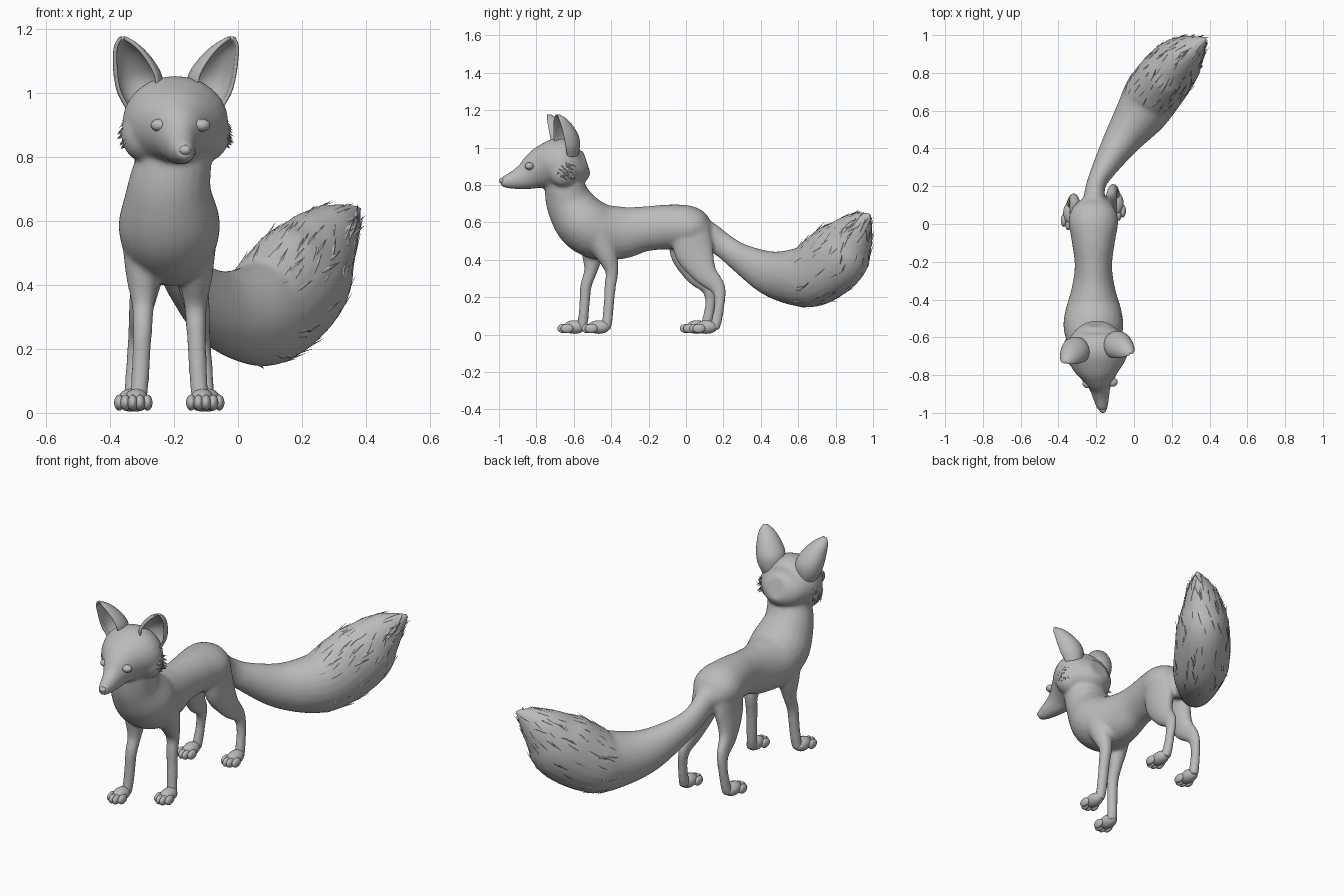
import bpy, bmesh, math, random
from mathutils import Vector, Matrix

random.seed(4)
MID = -.215          # centre line of the trunk
HEAD = Vector((-.199, -.65, 0))
UP = Vector((0, 0, 1))

cube = bpy.data.objects.get("Cube")
if cube:
    bpy.data.objects.remove(cube)

grey = bpy.data.materials.new("plain_grey")
grey.use_nodes = True
colour = (.5, .5, .5, 1)
grey.diffuse_color = colour
grey.node_tree.nodes["Principled BSDF"].inputs["Base Color"].default_value = colour


def finish(name, bm, smooth=True):
    bmesh.ops.recalc_face_normals(bm, faces=bm.faces)
    for face in bm.faces:
        face.smooth = smooth
    mesh = bpy.data.meshes.new(name)
    bm.to_mesh(mesh)
    bm.free()
    mesh.materials.append(grey)
    obj = bpy.data.objects.new(name, mesh)
    bpy.context.collection.objects.link(obj)
    return obj


def spline(points, steps=6):
    """Smooth run of samples through the given stations."""
    pts = [Vector(p) for p in points]
    last = len(pts) - 1
    out = []
    for i in range(last):
        a, b, c, d = (pts[min(max(k, 0), last)] for k in range(i - 1, i + 3))
        for s in range(steps):
            t = s / steps
            out.append((b * 2 + (c - a) * t + (a * 2 - b * 5 + c * 4 - d) * t**2
                        + (b * 3 - a - c * 3 + d) * t**3) * .5)
    return out + [pts[-1]]


def loft(bm, points, sideways=False, sides=24):
    """Elliptical tube through stations of x, y, z, half width, half height."""
    stations = spline(points)
    centres = [Vector(s[:3]) for s in stations]
    rings = []
    for i, station in enumerate(stations):
        tangent = centres[min(i + 1, len(centres) - 1)] - centres[max(i - 1, 0)]
        tangent.normalize()
        if sideways:
            side = tangent.cross(UP)
        else:
            side = Vector((1, 0, 0)) - tangent * tangent.x
        side.normalize()
        rise = side.cross(tangent)
        rings.append([])
        for k in range(sides):
            a = math.tau * k / sides
            offset = side * math.cos(a) * station[3] + rise * math.sin(a) * station[4]
            rings[-1].append(bm.verts.new(centres[i] + offset))
    for low, high in zip(rings, rings[1:]):
        for k in range(sides):
            n = (k + 1) % sides
            bm.faces.new((low[k], low[n], high[n], high[k]))
    bm.faces.new(rings[0])
    bm.faces.new(rings[-1])
    return centres, [[v.co.copy() for v in ring] for ring in rings]


def ball(bm, centre, size):
    matrix = Matrix.Translation(centre) @ Matrix.Diagonal((*size, 1))
    bmesh.ops.create_uvsphere(bm, u_segments=24, v_segments=16, radius=1, matrix=matrix)


def tuft(bm, root, direction, normal, length, width):
    """Thin pointed lock of fur."""
    direction, normal = direction.normalized(), normal.normalized()
    side = direction.cross(normal).normalized() * width
    corners = [root - side, root + side, root + normal * width * .5,
               root + direction * length]
    a, b, c, tip = [bm.verts.new(p) for p in corners]
    for face in ((a, b, c), (a, tip, b), (b, tip, c), (c, tip, a)):
        bm.faces.new(face)


def turn(x, y, z):
    """Place a head detail, given from the head's middle, on the turned head."""
    return HEAD + Matrix.Rotation(math.radians(8), 3, "Z") @ Vector((x, y, z))


# Trunk and neck
body = bmesh.new()
trunk = [(.14, .535, .05, .04), (.09, .55, .105, .085), (.02, .572, .132, .115),
         (-.09, .575, .115, .12), (-.22, .565, .099, .12), (-.34, .545, .115, .14),
         (-.46, .55, .149, .15), (-.55, .60, .158, .15), (-.62, .70, .132, .128),
         (-.65, .80, .118, .108), (-.655, .89, .118, .105)]
loft(body, [(MID + (.015 if p[1] > .75 else 0), *p) for p in trunk])

# Skull, muzzle and cheeks
loft(body, [(-.197, -.53, .92, .06, .06), (-.197, -.575, .908, .125, .108),
            (-.196, -.66, .91, .166, .145), (-.194, -.74, .897, .143, .127),
            (-.188, -.80, .875, .097, .102), (-.181, -.86, .845, .059, .073),
            (-.174, -.92, .826, .043, .05), (-.168, -.97, .817, .03, .033),
            (-.166, -.99, .817, .02, .022)])
for s in (-1, 1):
    ball(body, turn(s * .103, -.022, .873), (.068, .078, .085))

# Tail
spine, tail_rings = loft(body, [
    (-.215, .03, .58, .08, .075), (-.212, .12, .53, .06, .072),
    (-.2, .21, .468, .052, .066), (-.155, .30, .405, .066, .08),
    (-.06, .45, .328, .1, .12), (.04, .59, .307, .138, .155),
    (.105, .695, .33, .152, .177), (.2, .82, .43, .143, .183),
    (.26, .887, .52, .11, .135), (.32, .935, .587, .068, .08),
    (.383, .985, .642, .006, .008)], sideways=True)

# Legs: the left side is given, the right side is mirrored and stepped forward
front_leg = [(-.14, -.475, .56, .076, .095), (-.133, -.425, .43, .054, .06),
             (-.133, -.397, .34, .036, .036), (-.131, -.405, .26, .031, .031),
             (-.127, -.412, .17, .029, .028), (-.122, -.42, .08, .028, .028),
             (-.115, -.43, .03, .028, .028)]
hind_leg = [(-.165, .025, .56, .07, .105), (-.147, .045, .44, .052, .105),
            (-.127, .1, .33, .038, .068), (-.114, .17, .25, .027, .042),
            (-.105, .18, .17, .024, .028), (-.1, .165, .08, .025, .029),
            (-.096, .15, .03, .028, .028)]
paws = []
for name, leg, stride, reach in (("front", front_leg, -.13, .04), ("hind", hind_leg, -.05, .045)):
    for side, s in (("left", 1), ("right", -1)):
        path = []
        for x, y, z, w, d in leg:
            step = stride * min(max((.6 - z) / .3, 0), 1) if s < 0 else 0
            path.append((MID + s * (x - MID), y + step, z, w, d))
        loft(body, path)
        ankle = path[-1]
        paws.append((f"{name}_{side}_paw", ankle[0] + s * .003, ankle[1] - reach))

body_obj = finish("body", body)
remesh = body_obj.modifiers.new("blend", "REMESH")
remesh.mode = "VOXEL"
remesh.voxel_size = .009
remesh.use_smooth_shade = True
soften = body_obj.modifiers.new("soften", "SMOOTH")
soften.factor = .5
soften.iterations = 9

# Paws with four toes
for name, x, y in paws:
    bm = bmesh.new()
    ball(bm, (x, y + .004, .04), (.038, .06, .036))
    for k in (-1.5, -.5, .5, 1.5):
        forward = .054 if abs(k) < 1 else .036
        ball(bm, (x + k * .023, y - forward, .032), (.016, .034, .025))
    finish(name, bm)

# Ears: cupped shells opening forwards and slightly outwards
ear_profile = [(.1, .005, .95, .045), (.11, -.002, 1.0, .064), (.116, -.012, 1.05, .071),
               (.133, -.027, 1.1, .059), (.155, -.046, 1.145, .037),
               (.173, -.064, 1.175, .005)]
for side, s in (("left", 1), ("right", -1)):
    bm = bmesh.new()
    rows = []
    for x, y, z, r in spline(ear_profile, 4):
        row = []
        for k in range(17):
            a = math.radians(-122 + 244 * k / 16) - s * math.radians(18)
            row.append(bm.verts.new(turn(s * x + r * math.sin(a), y + r * math.cos(a), z)))
        rows.append(row)
    for low, high in zip(rows, rows[1:]):
        for k in range(16):
            bm.faces.new((low[k], low[k + 1], high[k + 1], high[k]))
    ear = finish(f"{side}_ear", bm)
    shell = ear.modifiers.new("thickness", "SOLIDIFY")
    shell.thickness = .012
    shell.offset = 0
    ear.modifiers.new("round", "SUBSURF").levels = 1

    # Eye
    bm = bmesh.new()
    ball(bm, Vector((-.18 + s * .065, -.841 + s * .004, .9)), (.028, .024, .02))
    finish(f"{side}_eye", bm)

# Nose
bm = bmesh.new()
ball(bm, (-.165, -.982, .822), (.019, .018, .016))
finish("nose", bm)

# Fur on the tail, lying along the surface towards the tip
bm = bmesh.new()
for _ in range(150):
    i = random.randrange(len(spine) // 2, len(spine) - 5)
    k = random.randrange(24)
    slide = random.random()
    root = tail_rings[i][k].lerp(tail_rings[i][(k + 1) % 24], slide)
    root = root.lerp(tail_rings[i + 1][k], random.random() * .5)
    out = (root - spine[i]).normalized()
    flow = (tail_rings[i + 2][k] - tail_rings[i][k]).normalized()
    flow += out * .16 + out.cross(flow) * random.uniform(-.3, .3)
    tuft(bm, root - out * .005, flow, out, random.uniform(.05, .09), .01)
finish("tail_fur", bm, False)

# Fur on the cheeks, swept back and slightly down
bm = bmesh.new()
for s in (-1, 1):
    centre = turn(s * .103, -.022, .873)
    for _ in range(36):
        a, b = random.uniform(-.6, .8), random.uniform(-.5, .8)
        out = Vector((s * math.cos(a) * math.cos(b), math.sin(a) * math.cos(b), math.sin(b)))
        root = centre + Vector((out.x * .064, out.y * .074, out.z * .081))
        tuft(bm, root, Vector((s * .45, .7, -.35)), out, random.uniform(.02, .038), .006)
finish("cheek_fur", bm, False)
